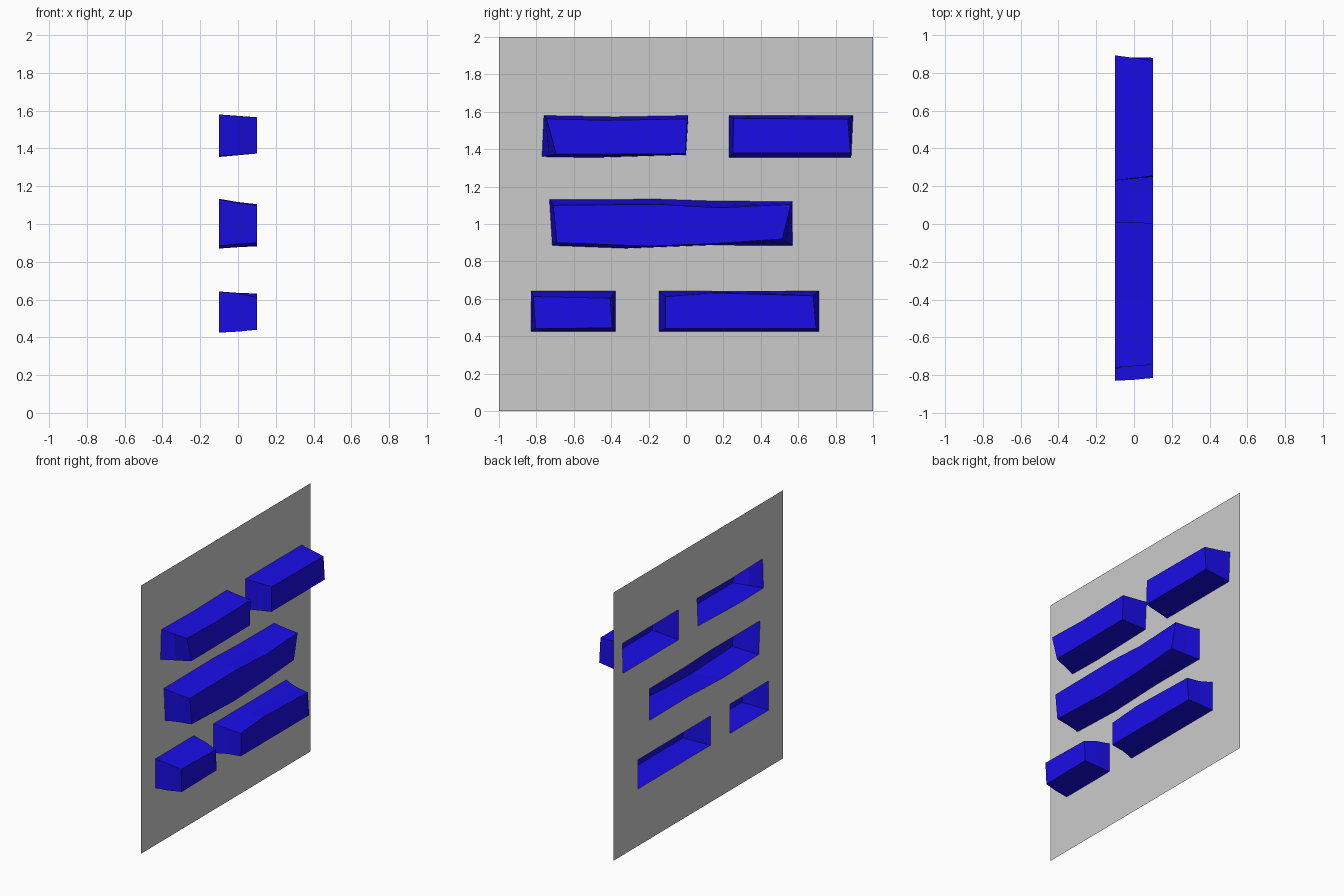
import bpy
import bmesh

if "Cube" in bpy.data.objects:
    bpy.data.objects.remove(bpy.data.objects["Cube"])

BACK, FRONT = -0.1, 0.1

blue = bpy.data.materials.new("brick_blue")
blue.diffuse_color = (0.01, 0.004, 0.8, 1)
blue.use_nodes = True
blue.node_tree.nodes["Principled BSDF"].inputs["Base Color"].default_value = blue.diffuse_color

# Each brick: outline at the wall, outline at the face (y, z, clockwise), middle-ring blend
BRICKS = {
    "brick_top_left": (
        [(-.76, 1.58), (-.38, 1.573), (.012, 1.58), (0, 1.37), (-.5, 1.355), (-.77, 1.36)],
        [(-.745, 1.563), (-.43, 1.554), (.005, 1.562), (-.003, 1.376), (-.5, 1.373), (-.695, 1.373)], .5),
    "brick_top_right": (
        [(.23, 1.58), (.893, 1.58), (.883, 1.355), (.23, 1.355)],
        [(.255, 1.565), (.865, 1.56), (.88, 1.38), (.25, 1.38)], .5),
    "brick_middle": (
        [(-.73, 1.13), (-.15, 1.133), (.15, 1.123), (.57, 1.12),
         (.57, .885), (.12, .887), (-.32, .87), (-.715, .885)],
        [(-.71, 1.1), (-.15, 1.105), (.18, 1.087), (.56, 1.105),
         (.515, .92), (.15, .895), (-.2, .882), (-.69, .9)], .6),
    "brick_bottom_left": (
        [(-.83, .643), (-.378, .643), (-.378, .425), (-.83, .425)],
        [(-.815, .612), (-.405, .603), (-.395, .445), (-.805, .44)], .35),
    "brick_bottom_right": (
        [(-.145, .643), (.14, .643), (.71, .643), (.71, .425), (-.145, .425)],
        [(-.11, .612), (.14, .632), (.68, .616), (.695, .44), (-.11, .44)], .7),
}


def ring(bm, points, x):
    return [bm.verts.new((x, y, z)) for y, z in reversed(points)]


def finish(bm, name, material=None):
    mesh = bpy.data.meshes.new(name)
    bm.to_mesh(mesh)
    bm.free()
    obj = bpy.data.objects.new(name, mesh)
    bpy.context.collection.objects.link(obj)
    if material:
        mesh.materials.append(material)


# Bricks: uneven hollow boxes, open at the back
for name, (outer, inner, t) in BRICKS.items():
    bm = bmesh.new()
    middle = [(a + (c - a) * t, b + (d - b) * t) for (a, b), (c, d) in zip(outer, inner)]
    rings = [ring(bm, outer, BACK), ring(bm, middle, 0), ring(bm, inner, FRONT)]
    for lo, hi in zip(rings, rings[1:]):
        for i in range(len(lo)):
            j = (i + 1) % len(lo)
            bm.faces.new((lo[i], lo[j], hi[j], hi[i]))
    bm.faces.new(rings[-1])
    finish(bm, name, blue)

# Wall: flat sheet with an opening behind every brick
bm = bmesh.new()
sheet = [(-1, 2), (1, 2), (1, 0), (-1, 0)]
for outline in [sheet] + [b[0] for b in BRICKS.values()]:
    verts = ring(bm, outline, BACK)
    for a, b in zip(verts, verts[1:] + verts[:1]):
        bm.edges.new((a, b))
bmesh.ops.triangle_fill(bm, use_beauty=True, edges=bm.edges[:], normal=(1, 0, 0))
bm.normal_update()
for f in bm.faces:
    if f.normal.x < 0:
        f.normal_flip()
finish(bm, "wall")
